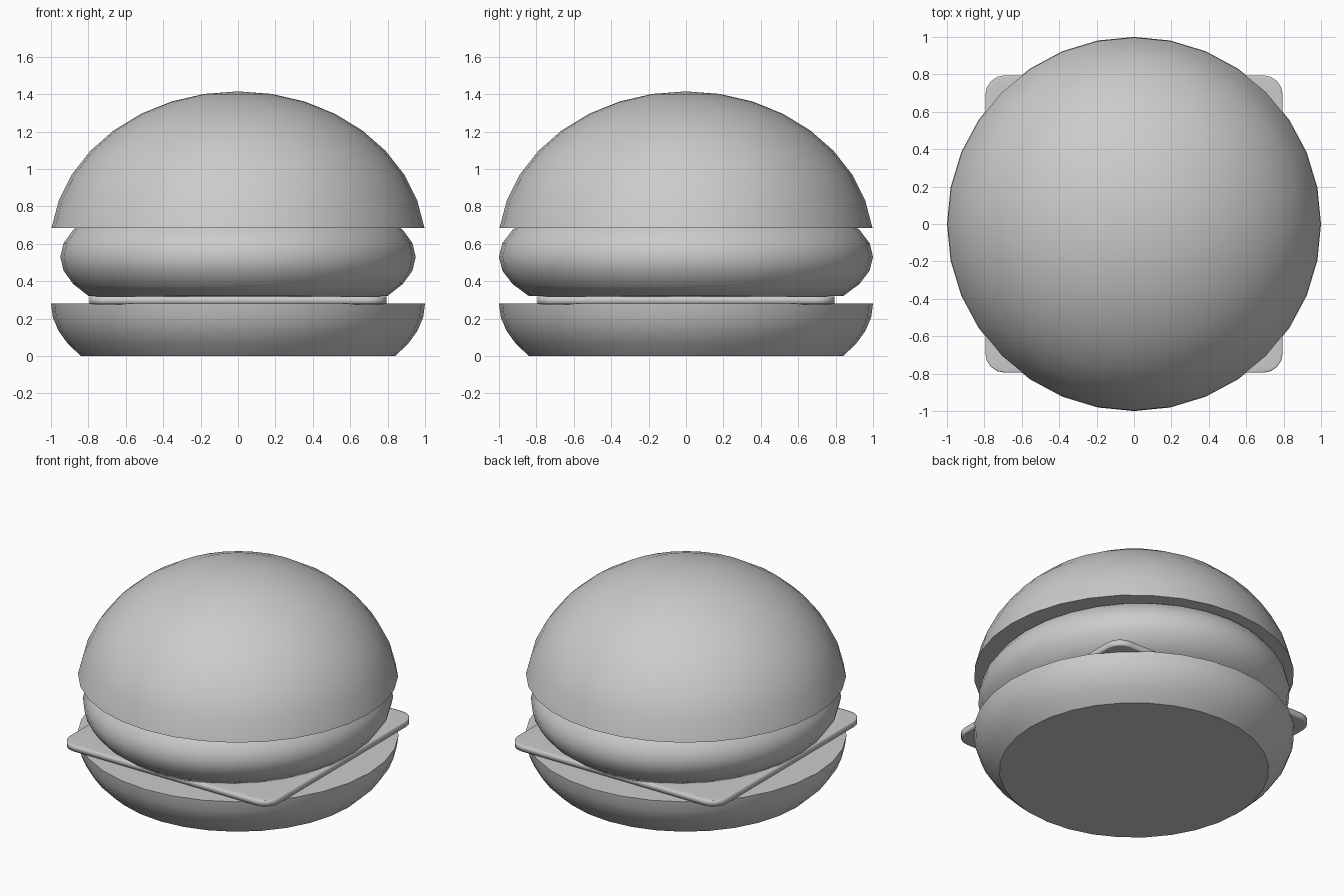
import bpy, bmesh, math

if "Cube" in bpy.data.objects:
    bpy.data.objects.remove(bpy.data.objects["Cube"])

SIDES = 32


def ellipsoid_slice(name, radius, height, centre, z0, z1, steps, x_scale=1.0):
    """Slice of an ellipsoid between z0 and z1, closed with flat caps."""
    a0 = math.asin(max(-1, (z0 - centre) / height))
    a1 = math.asin(min(1, (z1 - centre) / height))
    bm = bmesh.new()
    rings = []
    for i in range(steps + 1):
        a = a0 + (a1 - a0) * i / steps
        r, z = radius * math.cos(a), centre + height * math.sin(a)
        if r < 1e-4:
            rings.append([bm.verts.new((0, 0, z))])
        else:
            rings.append([bm.verts.new((r * x_scale * math.cos(math.tau * k / SIDES),
                                        r * math.sin(math.tau * k / SIDES), z))
                          for k in range(SIDES)])
    for low, high in zip(rings, rings[1:]):
        for k in range(SIDES):
            n = (k + 1) % SIDES
            if len(high) == 1:
                bm.faces.new((low[k], low[n], high[0]))
            else:
                bm.faces.new((low[k], low[n], high[n], high[k]))
    for ring in (rings[0], rings[-1]):
        if len(ring) > 1:
            bm.faces.new(ring)
    finish(name, bm, 40)


def finish(name, bm, angle):
    bmesh.ops.recalc_face_normals(bm, faces=bm.faces)
    mesh = bpy.data.meshes.new(name)
    bm.to_mesh(mesh)
    bm.free()
    obj = bpy.data.objects.new(name, mesh)
    bpy.context.collection.objects.link(obj)
    bpy.ops.object.select_all(action='DESELECT')
    obj.select_set(True)
    bpy.context.view_layer.objects.active = obj
    bpy.ops.object.shade_smooth_by_angle(angle=math.radians(angle))


# Buns and the slightly oval patty
ellipsoid_slice("bottom_bun", 1.0, 0.516, 0.28, 0.0, 0.28, 4)
ellipsoid_slice("patty", 1.0, 0.387, 0.53, 0.32, 0.74, 6, x_scale=0.95)
ellipsoid_slice("top_bun", 1.005, 0.835, 0.58, 0.685, 1.415, 8)

# Cheese slice: rounded cube squashed flat
bm = bmesh.new()
bmesh.ops.create_cube(bm, size=2)
bmesh.ops.bevel(bm, geom=bm.edges[:], offset=0.13, segments=4, profile=0.5, affect='EDGES')
for v in bm.verts:
    v.co.x *= 0.795
    v.co.y *= 0.795
    v.co.z = 0.298 + v.co.z * 0.0225
finish("cheese_slice", bm, 180)
